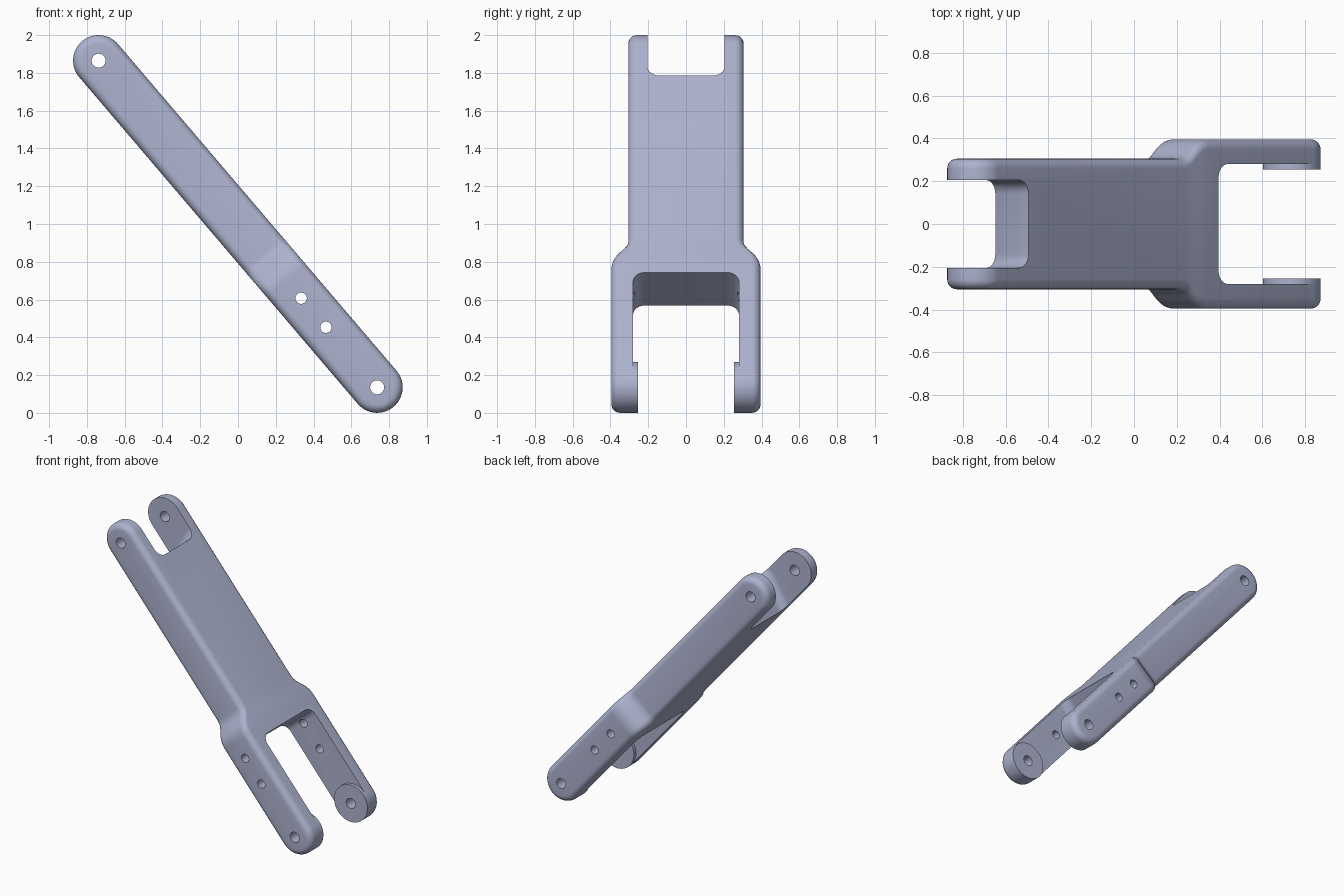
import bpy, bmesh, math
from mathutils import Matrix, Vector

if "Cube" in bpy.data.objects:
    bpy.data.objects.remove(bpy.data.objects["Cube"])

L, R, FIL = 2.273, 0.135, 0.045      # pin distance, half thickness, edge fillet
TOP, LOW = Vector((-0.738, 0, 1.865)), Vector((0.737, 0, 0.135))

mat = bpy.data.materials.new("blue grey metal")
mat.diffuse_color = (0.42, 0.45, 0.62, 1)
mat.use_nodes = True
mat.node_tree.nodes["Principled BSDF"].inputs["Base Color"].default_value = mat.diffuse_color

# Arm frame: u runs from upper pin to lower pin, v is depth, w is thickness
U = (LOW - TOP).normalized()
V = Vector((0, 1, 0))
W = U.cross(V)
FRAME = Matrix((U, V, W)).transposed().to_4x4()
FRAME.translation = TOP


def make(name, verts, faces, helper=False):
    mesh = bpy.data.meshes.new(name)
    bm = bmesh.new()
    vs = [bm.verts.new(FRAME @ Vector(p)) for p in verts]
    for f in faces:
        bm.faces.new([vs[i] for i in f])
    bmesh.ops.recalc_face_normals(bm, faces=bm.faces)
    bm.to_mesh(mesh)
    bm.free()
    ob = bpy.data.objects.new(name, mesh)
    bpy.context.collection.objects.link(ob)
    mesh.materials.append(mat)
    ob.hide_render = helper
    return ob


def loft(name, rings, helper=False):
    n = len(rings[0])
    verts = [p for r in rings for p in r]
    faces = [(k * n + i, k * n + (i + 1) % n, (k + 1) * n + (i + 1) % n, (k + 1) * n + i)
             for k in range(len(rings) - 1) for i in range(n)]
    faces += [tuple(range(n)), tuple(range(len(verts) - n, len(verts)))]
    return make(name, verts, faces, helper)


def cylinder(name, u, r, v0, v1, n, helper=False):
    ang = [2 * math.pi * i / n for i in range(n)]
    return loft(name, [[(u + r * math.cos(a), v, r * math.sin(a)) for a in ang]
                       for v in (v0, v1)], helper)


def slot_ring(u_end, u_open, half, rad, w):
    # Slot outline with two rounded inner corners
    s = 1 if u_open > u_end else -1
    pts = [(u_open, -half, w)]
    for side in (-1, 1):
        for i in range(9):
            a = math.pi / 2 * (i / 8 if side < 0 else 1 - i / 8)
            pts.append((u_end + s * rad * (1 - math.sin(a)),
                        side * (half - rad + rad * math.cos(a)), w))
    return pts + [(u_open, half, w)]


def cut(ob, cutters):
    for c in cutters:
        m = ob.modifiers.new("cut", 'BOOLEAN')
        m.operation, m.solver, m.object = 'DIFFERENCE', 'EXACT', c
    bpy.context.view_layer.objects.active = ob
    ob.select_set(True)
    for m in list(ob.modifiers):
        bpy.ops.object.modifier_apply(modifier=m.name)
    bpy.ops.object.shade_smooth_by_angle(angle=math.radians(32))
    ob.select_set(False)


# Half width along the arm, stepping out at the shoulder
shoulder = [(1.34, .305), (1.365, .309), (1.385, .318), (1.405, .333), (1.43, .355),
            (1.455, .374), (1.48, .387), (1.51, .394), (1.53, .395)]


def half_width(u):
    if u <= shoulder[0][0]:
        return shoulder[0][1]
    for (a, p), (b, q) in zip(shoulder, shoulder[1:]):
        if u <= b:
            return p + (q - p) * (u - a) / (b - a)
    return shoulder[-1][1]


# Rounded bar outline as (centre u, direction u, direction w)
ARC = 16
upper = [(0, -math.cos(math.pi / 2 * i / ARC), math.sin(math.pi / 2 * i / ARC)) for i in range(ARC + 1)]
upper += [(u, 0, 1) for u, _ in shoulder]
upper += [(L, math.sin(math.pi / 2 * i / ARC), math.cos(math.pi / 2 * i / ARC)) for i in range(ARC + 1)]
m = len(upper)
outline = upper + [(c, a, -b) for c, a, b in reversed(upper[1:-1])]
n = len(outline)


def body_ring(side, t):
    r = R - FIL * (1 - math.cos(t))
    return [(c + r * a, side * (half_width(c) - FIL + FIL * math.sin(t)), r * b) for c, a, b in outline]


steps = [math.pi / 2 * i / 6 for i in range(7)]
rings = [body_ring(-1, t) for t in reversed(steps)] + [body_ring(1, t) for t in steps]
verts = [p for r in rings for p in r]
faces = [(k * n + i, k * n + (i + 1) % n, (k + 1) * n + (i + 1) % n, (k + 1) * n + i)
         for k in range(len(rings) - 1) for i in range(n)]
# Side faces in strips across the thickness
for base in (0, (len(rings) - 1) * n):
    for i in range(m - 1):
        strip = [i, i + 1, (n - i - 1) % n, (n - i) % n]
        faces.append([base + j for j in dict.fromkeys(strip)])
arm = make("fork_arm", verts, faces)

# Fork slots: the upper one has a sloped relief on its underside
upper_slot = loft("upper_slot_cutter", [slot_ring(u, -0.4, 0.205, 0.065, w) for u, w in
                  ((0.32, -0.2), (0.297, -0.135), (0.219, 0.089), (0.219, 0.2))], True)
lower_slot = loft("lower_slot_cutter", [slot_ring(1.588, L + 0.4, 0.28, 0.065, w)
                                        for w in (-0.2, 0.2)], True)

# Pin and bolt holes
holes = [cylinder("hole_cutter", u, r, -0.6, 0.6, 32, True)
         for u, r in ((0, .037), (L, .037), (1.653, .03), (1.855, .03))]
cut(arm, [upper_slot, lower_slot] + holes)

# Round bosses inside the lower fork
for name, s in (("front_boss", -1), ("back_boss", 1)):
    cut(cylinder(name, L, R, s * 0.255, s * 0.281, 64), [holes[1]])

for c in [upper_slot, lower_slot] + holes:
    bpy.data.objects.remove(c)
